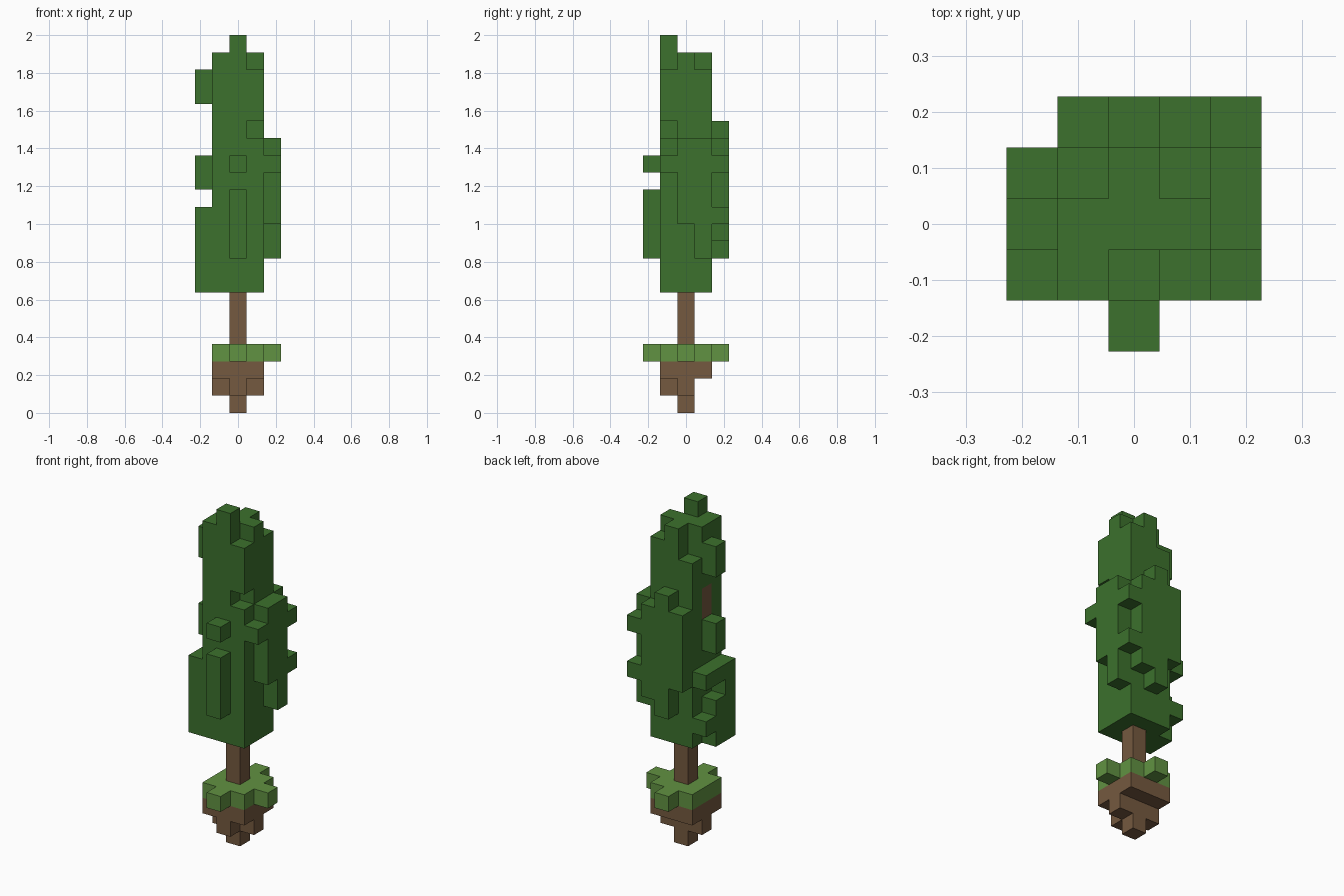
import bpy
import bmesh
from mathutils import Vector

UNIT = 1 / 11  # edge length of one block

default_cube = bpy.data.objects.get("Cube")
if default_cube:
    bpy.data.objects.remove(default_cube, do_unlink=True)


def make_material(name, red, green, blue):
    material = bpy.data.materials.new(name)
    material.use_nodes = True
    colour = (red, green, blue, 1)
    material.diffuse_color = colour
    shader = material.node_tree.nodes["Principled BSDF"]
    shader.inputs["Base Color"].default_value = colour
    shader.inputs["Roughness"].default_value = 0.9
    return material


def blocks(x_range, y_range, z_range):
    """Grid cells filling a box; every range includes both of its ends."""
    def span(limits):
        if isinstance(limits, int):
            return range(limits, limits + 1)
        return range(limits[0], limits[1] + 1)
    return {(x, y, z) for x in span(x_range) for y in span(y_range) for z in span(z_range)}


def build_part(name, cells, occupied, material):
    """Make one mesh out of the block sides that are open to the air."""
    bm = bmesh.new()
    for cell in sorted(cells):
        centre = Vector(cell) + Vector((0, 0, 0.5))
        for axis in range(3):
            for sign in (-1, 1):
                normal = Vector((0, 0, 0))
                normal[axis] = sign
                neighbour = tuple(int(c + n) for c, n in zip(cell, normal))
                if neighbour in occupied:
                    continue
                side = Vector((0, 0, 0))
                side[(axis + 1) % 3] = 0.5
                up = normal.cross(side)
                middle = centre + normal / 2
                corners = (-side - up, side - up, side + up, up - side)
                bm.faces.new([bm.verts.new((middle + c) * UNIT) for c in corners])
    bmesh.ops.remove_doubles(bm, verts=bm.verts, dist=UNIT / 100)
    mesh = bpy.data.meshes.new(name)
    bm.to_mesh(mesh)
    bm.free()
    mesh.materials.append(material)
    obj = bpy.data.objects.new(name, mesh)
    bpy.context.collection.objects.link(obj)


leaf_green = make_material("leaf green", 0.045, 0.165, 0.026)
grass_green = make_material("grass green", 0.12, 0.287, 0.054)
bark_brown = make_material("bark brown", 0.178, 0.1, 0.05)

# Soil: a clump narrowing to a single block
soil = blocks((-1, 1), (-1, 1), 2)
soil |= blocks((-1, 1), 0, 1) | blocks(0, -1, 1) | blocks(0, 0, 0)

# Grass: a square with a bump on three sides
grass = blocks((-1, 1), (-1, 1), 3)
grass |= blocks(0, (-2, 2), 3) | blocks(2, 0, 3)

# Trunk, and a patch of bark showing through the leaves
trunk = blocks(0, 0, (4, 16))
bark_patch = blocks(-1, 0, (15, 16))

# Foliage core: straight body with a stepped crown and a notch
foliage = blocks((-1, 1), (-1, 1), (7, 18))
foliage |= blocks((0, 1), (-1, 1), 19) | blocks(-1, (-1, 0), 19)
foliage |= blocks(-1, (-1, 0), 20) | blocks((0, 1), 0, 20) | blocks(0, (-1, 1), 20)
foliage |= blocks(0, -1, 21)
foliage -= blocks(1, -1, 16)

# Foliage bumps on the front
foliage |= blocks(0, -2, (9, 12)) | blocks(0, -2, 14)

# Foliage bumps on the +x side
foliage |= blocks(2, -1, 14) | blocks(2, 0, (11, 15)) | blocks(2, 1, (9, 15))

# Foliage bumps on the back
foliage |= blocks(-1, 2, (11, 15)) | blocks(0, 2, (9, 16)) | blocks(1, 2, (10, 15))
foliage |= blocks(2, 2, 11) | blocks(2, 2, 14)

# Foliage bumps on the -x side
foliage |= blocks(-2, -1, (7, 11)) | blocks(-2, 0, (7, 9)) | blocks(-2, 0, 11)
foliage |= blocks(-2, 1, 8) | blocks(-2, 1, 11)
foliage |= blocks(-2, 0, (13, 14)) | blocks(-2, 0, (18, 19))

foliage -= trunk | bark_patch
everything = soil | grass | trunk | bark_patch | foliage

build_part("soil_clump", soil, everything, bark_brown)
build_part("grass_layer", grass, everything, grass_green)
build_part("trunk", trunk, everything, bark_brown)
build_part("bark_patch", bark_patch, everything, bark_brown)
build_part("foliage", foliage, everything, leaf_green)
